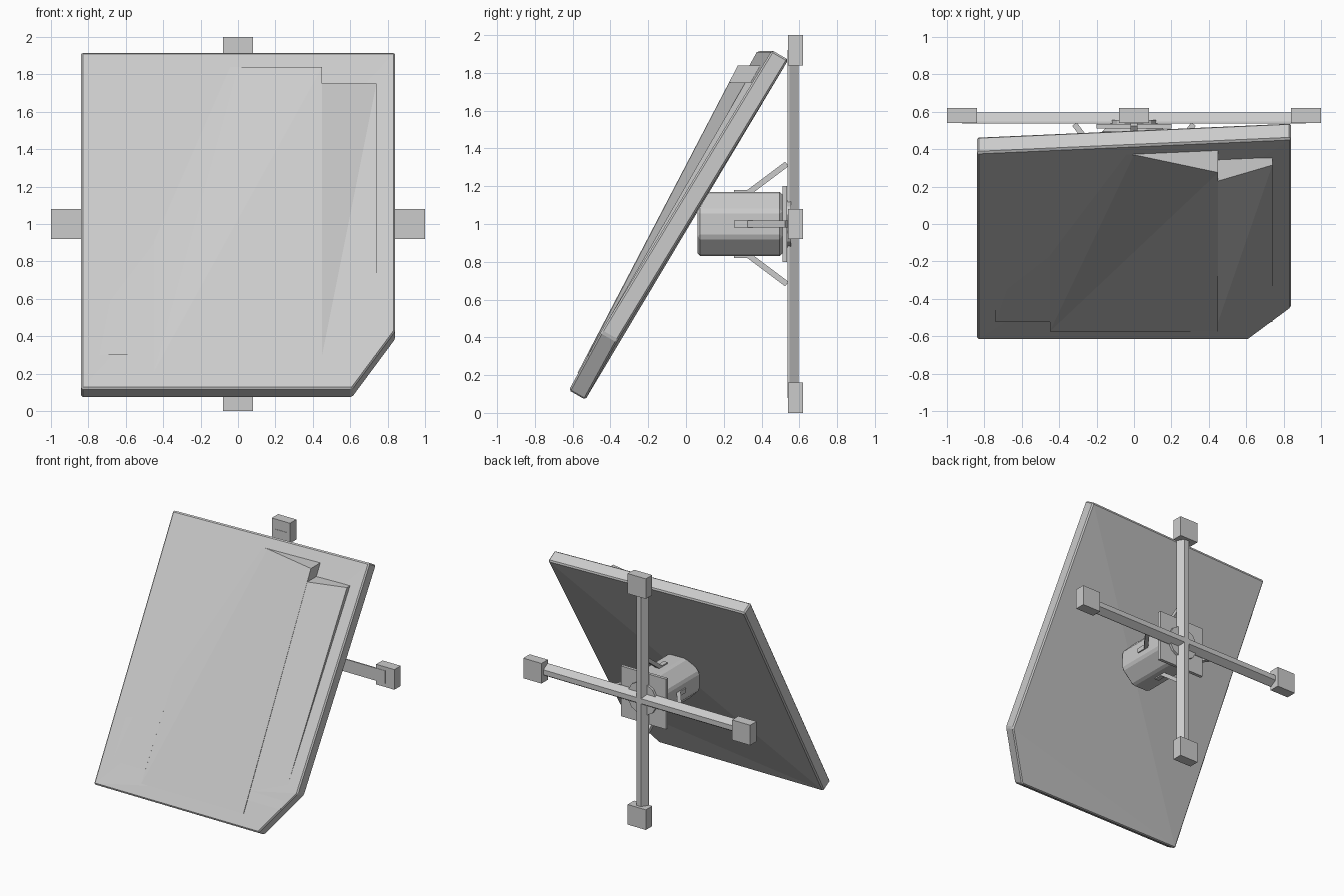
import bpy
import bmesh
from math import pi, atan2, hypot
from mathutils import Matrix, Vector

cube = bpy.data.objects.get("Cube")
if cube:
    bpy.data.objects.remove(cube, do_unlink=True)

grey = bpy.data.materials.new("light_grey")
grey.use_nodes = True
grey.diffuse_color = (0.6, 0.6, 0.6, 1)
grey.node_tree.nodes["Principled BSDF"].inputs["Base Color"].default_value = (0.6, 0.6, 0.6, 1)


def finish(name, bm, bevel=0):
    bmesh.ops.recalc_face_normals(bm, faces=bm.faces)
    mesh = bpy.data.meshes.new(name)
    bm.to_mesh(mesh)
    bm.free()
    mesh.materials.append(grey)
    obj = bpy.data.objects.new(name, mesh)
    bpy.context.collection.objects.link(obj)
    if bevel:
        mod = obj.modifiers.new("edge_bevel", "BEVEL")
        mod.width = bevel
        mod.segments = 1
        mod.limit_method = "ANGLE"
    return obj


def prism(bm, front, back):
    """Solid between two matching outlines, caps fanned from the first point."""
    a = [bm.verts.new(p) for p in front]
    b = [bm.verts.new(p) for p in back]
    n = len(a)
    for i in range(n):
        j = (i + 1) % n
        bm.faces.new((a[i], a[j], b[j], b[i]))
    for i in range(1, n - 1):
        bm.faces.new((a[0], a[i], a[i + 1]))
        bm.faces.new((b[0], b[i + 1], b[i]))


def box(name, centre, size, matrix=Matrix(), bevel=0):
    bm = bmesh.new()
    bmesh.ops.create_cube(bm, size=1, matrix=matrix @ Matrix.Translation(centre) @ Matrix.Diagonal((*size, 1)))
    return finish(name, bm, bevel)


def cylinder(name, radius, y0, y1, sides, bevel=0):
    bm = bmesh.new()
    place = Matrix.Translation((0, (y0 + y1) / 2, 1)) @ Matrix.Rotation(pi / 2, 4, "X")
    place = place @ Matrix.Rotation(pi / sides, 4, "Z")
    bmesh.ops.create_cone(bm, cap_ends=True, segments=sides, radius1=radius, radius2=radius,
                          depth=y1 - y0, matrix=place)
    return finish(name, bm, bevel)


def panel_y(x, z):
    """Depth of the slightly twisted panel front."""
    return -0.62 + (z - 0.12) * (0.556 + 0.0248 * (x + 0.84))


# Tilted panel with one clipped corner
outline = [(-0.84, -0.62, 0.12), (0.61, -0.62, 0.12), (0.84, -0.45, 0.43),
           (0.84, 0.455, 1.92), (-0.84, 0.38, 1.92)]
offset = Vector((0, 0.087, -0.05))
bm = bmesh.new()
prism(bm, outline, [Vector(p) + offset for p in outline])
finish("tilted_panel", bm, 0.01)

# Stepped face plate, standing proud near the upper left corner
left_top = [(-0.45, panel_y(-0.45, z) + 0.03, z) for z in (1.84, 1.75)]
sections = [
    [(-0.45, -0.575, 0.21), (0.45, -0.575, 0.21), (0.45, 0.275, 1.84), (0, 0.37, 1.84), left_top[0]],
    [(0.45, -0.523, 0.3), (0.74, -0.523, 0.3), (0.74, 0.315, 1.75), (0.45, 0.23, 1.75)],
    [(-0.74, -0.523, 0.3), (-0.45, -0.523, 0.3), left_top[1],
     (-0.74, panel_y(-0.74, 1.75) + 0.03, 1.75)],
]
bm = bmesh.new()
for pts in sections:
    prism(bm, pts, [(x, panel_y(x, z) + 0.06, z) for x, y, z in pts])
finish("face_plate", bm)

# Drum, backing plate and collar
cylinder("drum", 0.184, 0.06, 0.51, 8, 0.015)
box("backing_plate", (0, 0.523, 1), (0.4, 0.025, 0.4))
cylinder("collar", 0.13, 0.53, 0.555, 12)

# Crossed bars with a tapered profile
profile = [(-0.05, 0.537), (0.05, 0.537), (0.05, 0.547), (0.02, 0.595), (-0.02, 0.595), (-0.05, 0.547)]
for name, vertical in (("upright_bar", True), ("cross_bar", False)):
    ends = []
    for s in (-0.92, 0.92):
        ends.append([(w, y, 1 + s) if vertical else (s, y, 1 + w) for w, y in profile])
    bm = bmesh.new()
    prism(bm, *ends)
    finish(name, bm)

# Four end blocks, struts and strut feet, repeated around the hub
reach = Vector((0, 0.2, 0.15))
slope = atan2(reach.z, reach.y)
for i, side in enumerate(("top", "left", "bottom", "right")):
    turn = Matrix.Translation((0, 0, 1)) @ Matrix.Rotation(i * pi / 2, 4, "Y")
    box(side + "_end_block", (0, 0.58, 0.92), (0.16, 0.08, 0.16), turn)
    tilt = turn @ Matrix.Translation((0, 0.43, 0.24)) @ Matrix.Rotation(slope, 4, "X")
    box(side + "_strut", (0, 0, 0), (0.035, hypot(reach.y, reach.z) + 0.01, 0.03), tilt)
    box(side + "_strut_foot", (0, 0.305, 0.172), (0.035, 0.1, 0.015), turn)
